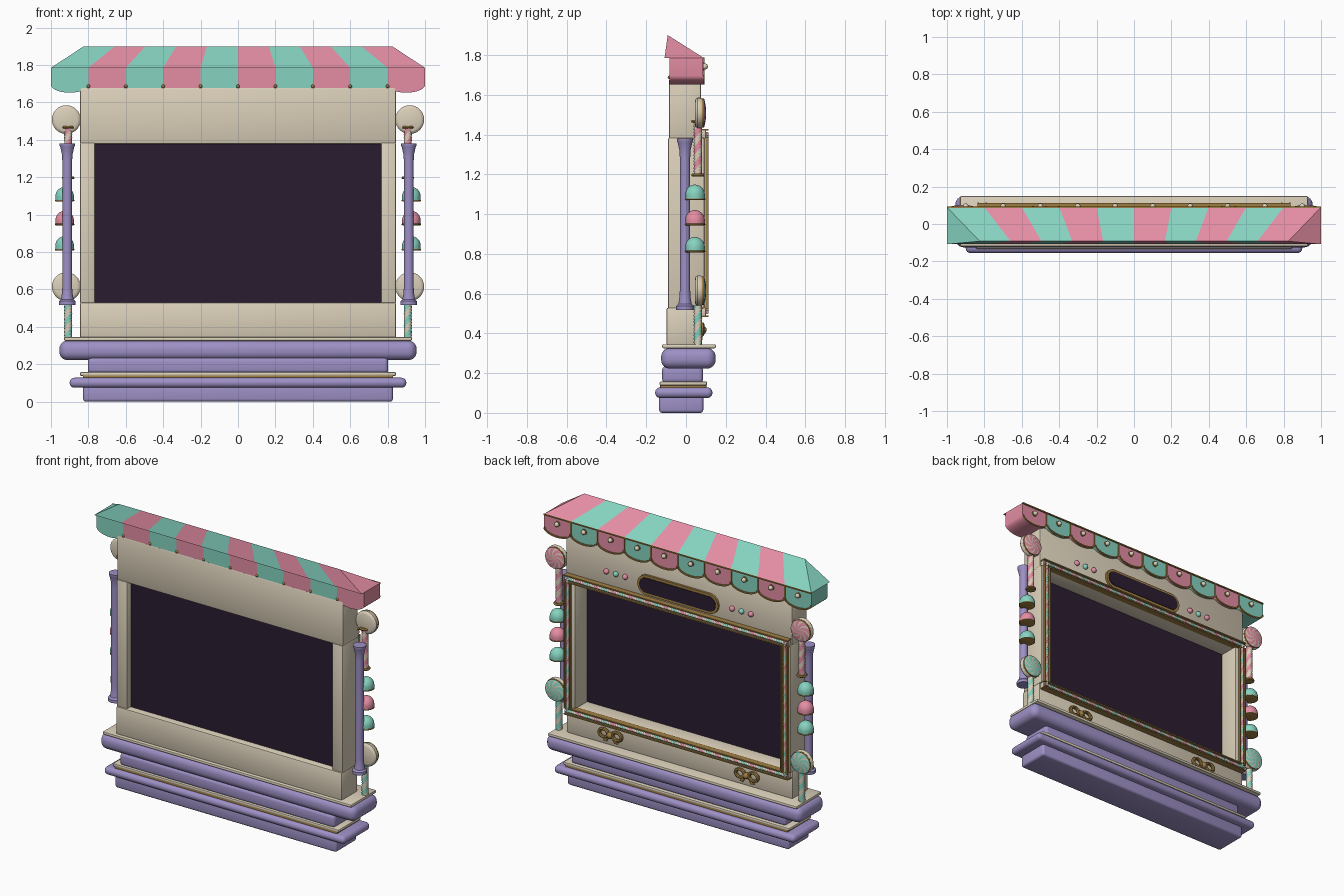
import bpy, bmesh, math
from mathutils import Vector, Matrix

if "Cube" in bpy.data.objects:
    bpy.data.objects.remove(bpy.data.objects["Cube"])


def material(name, rgb):
    m = bpy.data.materials.new(name)
    m.diffuse_color = (*rgb, 1)
    m.use_nodes = True
    m.node_tree.nodes["Principled BSDF"].inputs["Base Color"].default_value = m.diffuse_color
    return m


TEAL = material("mint", (0.24, 0.65, 0.53))
PINK = material("pink", (0.78, 0.27, 0.37))
PURPLE = material("lavender", (0.34, 0.28, 0.56))
CREAM = material("cream", (0.71, 0.63, 0.49))
DARK = material("dark_screen", (0.023, 0.012, 0.03))
GOLD = material("gold", (0.35, 0.21, 0.055))


def finish(name, bm, *mats, fix=True):
    if fix:
        bmesh.ops.recalc_face_normals(bm, faces=bm.faces)
    me = bpy.data.meshes.new(name)
    bm.to_mesh(me)
    bm.free()
    for m in mats:
        me.materials.append(m)
    me.shade_smooth()
    me.set_sharp_from_angle(angle=math.radians(35))
    ob = bpy.data.objects.new(name, me)
    bpy.context.collection.objects.link(ob)
    return ob


def box(name, xs, ys, zs, mat, bevel=0.006, segs=2):
    bm = bmesh.new()
    size = [b - a for a, b in (xs, ys, zs)]
    mid = [(a + b) / 2 for a, b in (xs, ys, zs)]
    bmesh.ops.create_cube(bm, size=1, matrix=Matrix.Translation(mid) @ Matrix.Diagonal((*size, 1)))
    if bevel:
        bmesh.ops.bevel(bm, geom=bm.edges[:], offset=bevel, segments=segs, profile=0.5, affect='EDGES')
    return finish(name, bm, mat)


def prism(name, pts, y0, y1, mat):
    """Extrude an x-z outline along y."""
    bm = bmesh.new()
    f = bm.faces.new([bm.verts.new((x, y0, z)) for x, z in pts])
    ext = bmesh.ops.extrude_face_region(bm, geom=[f])["geom"]
    bmesh.ops.translate(bm, vec=(0, y1 - y0, 0), verts=[v for v in ext if isinstance(v, bmesh.types.BMVert)])
    return finish(name, bm, mat)


def lathe(name, centre, profile, mat, axis='z', n=24):
    """Spin an (r, height) profile round the z or y axis."""
    bm = bmesh.new()
    rings = []
    for r, h in profile:
        ring = []
        for j in range(n):
            a = 2 * math.pi * j / n
            c, s = r * math.cos(a), r * math.sin(a)
            ring.append(bm.verts.new(Vector(centre) + Vector((c, s, h) if axis == 'z' else (c, h, s))))
        rings.append(ring)
    for p, q in zip(rings, rings[1:]):
        for j in range(n):
            k = (j + 1) % n
            bm.faces.new((p[j], p[k], q[k], q[j]))
    bm.faces.new(rings[0])
    bm.faces.new(rings[-1])
    return finish(name, bm, mat)


def candy_rod(name, a, b, r, mats, pitch, n=12):
    """Rod with spiral stripes."""
    a, b = Vector(a), Vector(b)
    length = (b - a).length
    rows = max(2, int(length / pitch * 10))
    rot = (b - a).to_track_quat('Z', 'Y')
    bm = bmesh.new()
    rings = []
    for i in range(rows + 1):
        h = length * i / rows
        ring = []
        for j in range(n):
            t = 2 * math.pi * (j / n + h / pitch)
            ring.append(bm.verts.new(a + rot @ Vector((r * math.cos(t), r * math.sin(t), h))))
        rings.append(ring)
    for p, q in zip(rings, rings[1:]):
        for j in range(n):
            k = (j + 1) % n
            f = bm.faces.new((p[j], p[k], q[k], q[j]))
            f.material_index = j * len(mats) // n
    bm.faces.new(rings[0])
    bm.faces.new(rings[-1])
    return finish(name, bm, *mats)


def ring(name, centre, R, r, mat, squash=1.0):
    """Torus facing along y."""
    bm = bmesh.new()
    n, m = 24, 8
    vs = []
    for i in range(n):
        a = 2 * math.pi * i / n
        for j in range(m):
            b = 2 * math.pi * j / m
            d = R + r * math.cos(b)
            vs.append(bm.verts.new(Vector(centre) + Vector((d * math.cos(a), r * math.sin(b), squash * d * math.sin(a)))))
    for i in range(n):
        for j in range(m):
            i2, j2 = (i + 1) % n, (j + 1) % m
            bm.faces.new((vs[i * m + j], vs[i2 * m + j], vs[i2 * m + j2], vs[i * m + j2]))
    return finish(name, bm, mat)


def ball(name, centre, r, mat):
    bm = bmesh.new()
    bmesh.ops.create_uvsphere(bm, u_segments=16, v_segments=10, radius=r, matrix=Matrix.Translation(centre))
    return finish(name, bm, mat)


def swirl(name, centre, R, mats):
    """Domed pinwheel facing +y."""
    bm = bmesh.new()
    n, rows = 24, 6
    grid = []
    for i in range(rows + 1):
        t = max(0.04, i / rows)
        grid.append([bm.verts.new(Vector(centre) + Vector((
            R * t * math.cos(2 * math.pi * j / n + 1.2 * t), 0.01 * (1 - t * t),
            R * t * math.sin(2 * math.pi * j / n + 1.2 * t)))) for j in range(n)])
    for p, q in zip(grid, grid[1:]):
        for j in range(n):
            k = (j + 1) % n
            bm.faces.new((p[j], p[k], q[k], q[j])).material_index = int(j % 3 == 2)
    bm.faces.new(grid[0])
    bm.normal_update()
    for f in bm.faces:
        if f.normal.y < 0:
            f.normal_flip()
    return finish(name, bm, *mats, fix=False)


# stepped base
box("base_foot", (-0.828, 0.828), (-0.135, 0.087), (0, 0.09), PURPLE, 0.015, 3)
box("base_lower_roll", (-0.9, 0.9), (-0.155, 0.133), (0.075, 0.128), PURPLE, 0.025, 4)
box("base_gold_line", (-0.83, 0.83), (-0.13, 0.102), (0.122, 0.143), GOLD, 0.003)
box("base_cream_line", (-0.845, 0.845), (-0.133, 0.106), (0.138, 0.158), CREAM, 0.007)
box("base_neck", (-0.803, 0.803), (-0.12, 0.086), (0.15, 0.235), PURPLE, 0.02, 3)
box("base_upper_roll", (-0.955, 0.955), (-0.125, 0.149), (0.222, 0.327), PURPLE, 0.045, 6)
box("counter_top", (-0.93, 0.93), (-0.12, 0.15), (0.325, 0.345), CREAM, 0.007)

# body and recessed screen
box("lower_panel", (-0.845, 0.845), (-0.098, 0.07), (0.34, 0.53), CREAM, 0.01)
box("header_panel", (-0.845, 0.845), (-0.086, 0.075), (1.378, 1.68), CREAM, 0.01)
box("screen", (-0.78, 0.78), (-0.052, -0.038), (0.52, 1.39), DARK, 0)
for s in (-1, 1):
    box("side_post", sorted((s * 0.765, s * 0.845)), (-0.09, 0.092), (0.525, 1.385), CREAM, 0.008)

# candy striped trim between gold lines round the opening
STRIPES = (PINK, CREAM, TEAL, CREAM)
for z in (0.508, 1.402):
    box("trim_backing", (-0.835, 0.835), (0.065, 0.1), (z - 0.022, z + 0.022), CREAM, 0.004)
    candy_rod("trim_rod", (-0.83, 0.102, z), (0.83, 0.102, z), 0.011, STRIPES, 0.13)
    for t in (-1, 1):
        zz = z + t * 0.021
        box("trim_gold_line", (-0.838, 0.838), (0.07, 0.112), (zz - 0.004, zz + 0.004), GOLD, 0)
for s in (-1, 1):
    x = s * 0.812
    box("trim_backing", (x - 0.022, x + 0.022), (0.085, 0.1), (0.49, 1.42), CREAM, 0.004)
    candy_rod("trim_rod", (x, 0.102, 0.5), (x, 0.102, 1.41), 0.011, STRIPES, 0.13)
    for t in (-1, 1):
        xx = x + t * 0.021
        box("trim_gold_line", (xx - 0.004, xx + 0.004), (0.098, 0.114), (0.525, 1.385), GOLD, 0)

# striped hip roof
bm = bmesh.new()
K = 0.825
section = lambda x: [bm.verts.new(p) for p in ((x, 0.09, 1.785), (x * K, -0.092, 1.9), (x, -0.108, 1.785))]
rows = [section(-1 + 0.2 * k) for k in range(11)]
for k in range(10):
    for j in range(3):
        i = (j + 1) % 3
        bm.faces.new((rows[k][j], rows[k][i], rows[k + 1][i], rows[k + 1][j])).material_index = k % 2
bm.faces.new(rows[0])
bm.faces.new(rows[-1]).material_index = 1
finish("awning_roof", bm, TEAL, PINK)
box("awning_gold_edge", (-1, 1), (0.084, 0.094), (1.779, 1.787), GOLD, 0)

# scalloped valance with gold rims and pearls
for k in range(10):
    cx = -0.9 + 0.2 * k
    angles = [math.pi + math.pi * i / 14 for i in range(15)]
    arc = [(cx + 0.1 * math.cos(a), 1.695 + 0.043 * math.sin(a)) for a in angles]
    inner = [(cx + 0.093 * math.cos(a), 1.699 + 0.038 * math.sin(a)) for a in angles]
    prism("scallop", [(cx - 0.1, 1.785)] + arc + [(cx + 0.1, 1.785)], -0.083, 0.086, (TEAL, PINK)[k % 2])
    prism("scallop_rim", arc + inner[::-1], 0.08, 0.094, GOLD)
    lathe("pearl_setting", (cx, 0.084, 1.742), [(0.019, 0), (0.019, 0.007)], GOLD, 'y', 16)
    ball("pearl", (cx, 0.095, 1.742), 0.015, CREAM)
    if k:
        box("scallop_seam", (cx - 0.104, cx - 0.096), (0.08, 0.092), (1.69, 1.783), GOLD, 0)
        ball("scallop_stud", (cx - 0.1, -0.083, 1.687), 0.009, GOLD)


# sign plate on the header
def stadium(half, r, z):
    pts = []
    for s in (1, -1):
        pts += [(s * (half + r * math.cos(a)), z + s * r * math.sin(a))
                for a in [math.pi * (i / 12 - 0.5) for i in range(13)]]
    return pts


prism("sign_rim", stadium(0.235, 0.067, 1.508), 0.07, 0.09, GOLD)
prism("sign_face", stadium(0.235, 0.05, 1.508), 0.085, 0.094, DARK)
for s in (-1, 1):
    for i, m in enumerate((PINK, TEAL, PINK)):
        ball("header_candy", (s * (0.4 + 0.07 * i), 0.078, 1.515), 0.018, m)

# side decorations
for s in (-1, 1):
    # turned column
    lathe("column", (s * 0.913, -0.005, 0), [
        (0.045, 0.517), (0.045, 0.537), (0.034, 0.547), (0.028, 0.58), (0.026, 0.62), (0.026, 1.28),
        (0.028, 1.32), (0.037, 1.36), (0.041, 1.37), (0.041, 1.38)], PURPLE)
    # lollipops
    for z, m in ((1.508, PINK), (0.615, TEAL)):
        lathe("lollipop_back", (s * 0.918, 0, z), [
            (0.06, 0.045), (0.07, 0.049), (0.077, 0.058), (0.077, 0.072), (0.073, 0.08)], CREAM, 'y', 32)
        lathe("lollipop_rim", (s * 0.918, 0, z), [(0.072, 0.078), (0.072, 0.09)], GOLD, 'y', 32)
        swirl("lollipop_swirl", (s * 0.918, 0.0915, z), 0.0715, (m, CREAM))
    # twisted sticks with gold collars
    for z0, z1, m in ((1.2, 1.46, PINK), (0.34, 0.54, TEAL)):
        candy_rod("twisted_stick", (s * 0.908, 0.06, z0), (s * 0.908, 0.06, z1), 0.022, (m, CREAM, m, CREAM), 0.16)
    for z in (1.19, 1.46):
        lathe("stick_collar", (s * 0.908, 0.06, z), [(0.03, 0), (0.034, 0.006), (0.03, 0.014)], GOLD)
    # gumdrops
    for z, m in ((1.07, TEAL), (0.942, PINK), (0.807, TEAL)):
        dome = [(0.05 * math.cos(a), 0.025 + 0.053 * math.sin(a)) for a in [i * math.pi / 17 for i in range(9)]]
        lathe("gumdrop", (s * 0.927, 0.045, z), [(0.05, 0.008)] + dome, m)
        lathe("gumdrop_base", (s * 0.927, 0.045, z), [(0.045, 0), (0.052, 0.003), (0.052, 0.008), (0.048, 0.011)], GOLD)
    # gold bows on the lower panel
    for t in (-1, 1):
        ring("bow_loop", (s * 0.51 + t * 0.05, 0.08, 0.42), 0.033, 0.012, GOLD, 0.8)
        prism("bow_tail", [(s * 0.51 + t * a, b) for a, b in
                           ((0, 0.42), (0.025, 0.41), (0.055, 0.37), (0.03, 0.367))], 0.065, 0.082, GOLD)
    ball("bow_knot", (s * 0.51, 0.083, 0.417), 0.021, GOLD)
